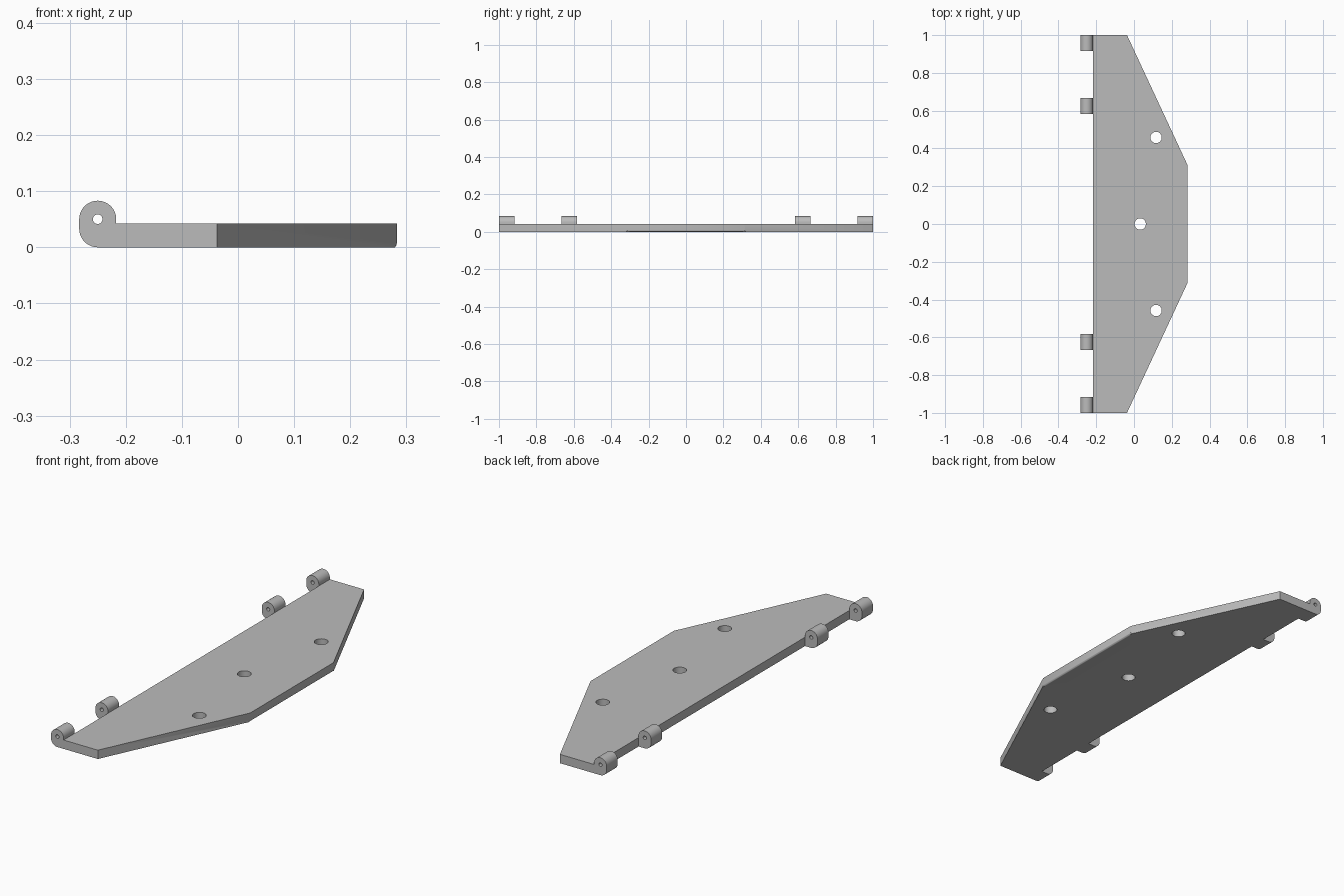
import bpy, bmesh
from math import sin, cos, radians, pi
from mathutils import Matrix

if "Cube" in bpy.data.objects:
    bpy.data.objects.remove(bpy.data.objects["Cube"])

grey = bpy.data.materials.new("light_grey")
grey.use_nodes = True
colour = (0.5, 0.5, 0.5, 1)
grey.diffuse_color = colour
grey.node_tree.nodes["Principled BSDF"].inputs["Base Color"].default_value = colour


def arc(cx, cy, r, start, end, steps):
    angles = [radians(start + (end - start) * i / steps) for i in range(steps + 1)]
    return [(cx + r * cos(a), cy + r * sin(a)) for a in angles]


def circle(cx, cy, r, steps=32):
    return arc(cx, cy, r, 0, 360, steps)[:-1]


def extrude_profile(name, loops, depth, matrix, round_edge_x=None):
    """Fill an outline with holes, thicken it and place it."""
    curve = bpy.data.curves.new(name + "_profile", 'CURVE')
    curve.dimensions = '2D'
    curve.fill_mode = 'BOTH'
    curve.extrude = depth / 2
    for loop in loops:
        spline = curve.splines.new('POLY')
        spline.points.add(len(loop) - 1)
        for point, (x, y) in zip(spline.points, loop):
            point.co = (x, y, 0, 1)
        spline.use_cyclic_u = True
    helper = bpy.data.objects.new(name + "_profile", curve)
    bpy.context.collection.objects.link(helper)
    bpy.context.view_layer.update()
    graph = bpy.context.evaluated_depsgraph_get()
    mesh = bpy.data.meshes.new_from_object(helper.evaluated_get(graph))
    bpy.data.objects.remove(helper)
    bpy.data.curves.remove(curve)

    bm = bmesh.new()
    bm.from_mesh(mesh)
    bmesh.ops.remove_doubles(bm, verts=bm.verts, dist=1e-5)
    bmesh.ops.transform(bm, matrix=matrix, verts=bm.verts)
    if round_edge_x is not None:
        edges = [e for e in bm.edges if all(
            abs(v.co.x - round_edge_x) < 1e-4 and v.co.z < 1e-4 for v in e.verts)]
        bmesh.ops.bevel(bm, geom=edges, offset=0.007, segments=4,
                        profile=0.5, affect='EDGES')
    bmesh.ops.recalc_face_normals(bm, faces=bm.faces)
    bm.to_mesh(mesh)
    bm.free()

    mesh.name = name
    mesh.materials.clear()
    mesh.materials.append(grey)
    obj = bpy.data.objects.new(name, mesh)
    bpy.context.collection.objects.link(obj)
    bpy.ops.object.select_all(action='DESELECT')
    obj.select_set(True)
    bpy.context.view_layer.objects.active = obj
    bpy.ops.object.shade_smooth_by_angle(angle=radians(30))
    return obj


# Tapered plate with three screw holes
BACK, TIP, THICK = -0.217, 0.283, 0.042
outline = [(BACK, -1), (-0.037, -1), (TIP, -0.313),
           (TIP, 0.313), (-0.037, 1), (BACK, 1)]
holes = [circle(x, y, 0.03) for x, y in ((0.117, -0.458), (0.033, 0), (0.117, 0.458))]
extrude_profile("hinge_plate", [outline] + holes, THICK,
                Matrix.Translation((0, 0, THICK / 2)), TIP)

# Hinge knuckles: round top, rounded lower back corner, pin hole
PIN_X, PIN_Z, R = -0.25, 0.05, 0.033
profile = (arc(PIN_X, PIN_Z, R, 0, 180, 24)
           + arc(PIN_X, R, R, 180, 270, 12) + [(BACK, 0)])
pin_hole = circle(PIN_X, PIN_Z, 0.0085, 24)
for side, label in ((-1, "front"), (1, "rear")):
    for y, place in ((0.9585, "outer"), (0.625, "inner")):
        stand = Matrix.Translation((0, side * y, 0)) @ Matrix.Rotation(pi / 2, 4, 'X')
        extrude_profile(f"{label}_{place}_knuckle", [profile, pin_hole], 0.083, stand)
